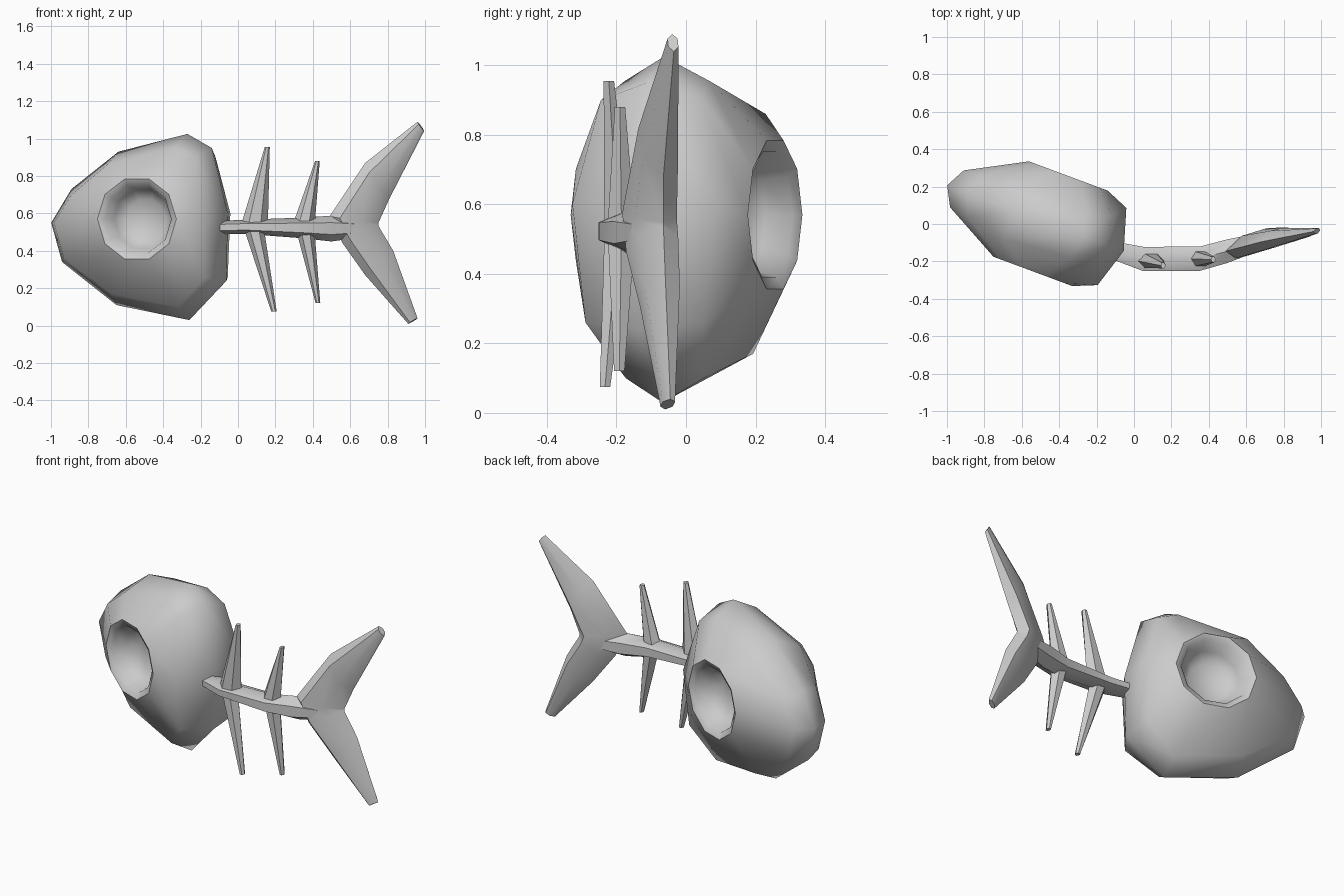
import bpy, bmesh, math
from mathutils import Vector

if "Cube" in bpy.data.objects:
    bpy.data.objects.remove(bpy.data.objects["Cube"])


def loft(name, rings, angle=45):
    """Skin a list of equal-length vertex rings and cap both ends."""
    bm = bmesh.new()
    rows = [[bm.verts.new(p) for p in r] for r in rings]
    n = len(rows[0])
    for r, s in zip(rows, rows[1:]):
        for i in range(n):
            j = (i + 1) % n
            bm.faces.new((r[i], r[j], s[j], s[i]))
    bm.faces.new(rows[0])
    bm.faces.new(rows[-1][::-1])
    bmesh.ops.recalc_face_normals(bm, faces=bm.faces)
    mesh = bpy.data.meshes.new(name)
    bm.to_mesh(mesh)
    bm.free()
    ob = bpy.data.objects.new(name, mesh)
    bpy.context.collection.objects.link(ob)
    bpy.ops.object.select_all(action='DESELECT')
    ob.select_set(True)
    bpy.context.view_layer.objects.active = ob
    bpy.ops.object.shade_smooth_by_angle(angle=math.radians(angle))
    return ob


def hexagon(a, b, half, normal=(0, 1, 0)):
    """Six-sided section between two edge points with a half thickness."""
    a, b, n = Vector(a), Vector(b), Vector(normal).normalized() * half
    p, q = a.lerp(b, 0.27), a.lerp(b, 0.73)
    return [a, p - n, q - n, b, q + n, p + n]


# Head: ten-sided rings across its width, mirrored, with a socket each side
middle = [(-.58, 0, .55), (-.465, 0, .73), (-.197, 0, .93), (.197, 0, 1.025),
          (.336, 0, .95), (.427, 0, .6), (.42, 0, .24), (.208, 0, .03),
          (-.208, 0, .11), (-.518, 0, .34)]
shoulder = [(-.525, .105, .55), (-.42, .12, .70), (-.2, .165, .86),
            (.17, .13, .955), (.30, .155, .90), (.36, .22, .6),
            (.36, .18, .26), (.19, .12, .10), (-.19, .13, .17),
            (-.47, .10, .36)]


def circle(v, r):
    return [(.01 + r * math.cos(math.pi - i * math.tau / 10), v,
             .57 + r * math.sin(math.pi - i * math.tau / 10)) for i in range(10)]


half = [shoulder, circle(.272, .225), circle(.255, .19),
        circle(.18, .165), circle(.13, .11)]
mirrored = [[(u, -v, z) for u, v, z in r] for r in reversed(half)]
head = loft("head", mirrored + [middle] + half, 50)
head.location = (-.455, .005, 0)
head.rotation_euler.z = math.radians(-20.4)

# Spine: bent rod (x, y, bottom, top, half width)
spine = [(-.1, -.145, .49, .56, .05), (.05, -.187, .49, .567, .065),
         (.35, -.186, .467, .578, .065), (.5, -.145, .45, .588, .063),
         (.64, -.105, .47, .57, .05)]
loft("spine", [hexagon((x, y, lo), (x, y, hi), w) for x, y, lo, hi, w in spine])

# Tail: one skin from the upper tip to the lower tip
tail = [((.96, -.04, 1.09), (.995, -.035, 1.04), .015),
        ((.68, -.095, .87), (.81, -.065, .68), .052),
        ((.49, -.145, .585), (.75, -.065, .548), .062),
        ((.56, -.13, .44), (.75, -.065, .535), .062),
        ((.68, -.09, .27), (.83, -.06, .40), .052),
        ((.91, -.06, .01), (.96, -.045, .04), .018)]
loft("tail_fin", [hexagon(a, b, t, (.25, .97, 0)) for a, b, t in tail])

# Ribs: tapered spikes (base left, base right, base z, tip left, tip right,
# tip z, base y, tip y)
ribs = {"rib_front_upper": (.02, .16, .55, .143, .17, .955, -.197, -.222),
        "rib_front_lower": (.035, .14, .51, .178, .207, .075, -.197, -.233),
        "rib_rear_upper": (.3, .412, .56, .412, .437, .88, -.186, -.19),
        "rib_rear_lower": (.315, .41, .495, .415, .44, .12, -.186, -.192)}
for name, (l, r, z, tl, tr, tz, y, ty) in ribs.items():
    loft(name, [hexagon((l, y, z), (r, y, z), .038),
                hexagon((tl, ty, tz), (tr, ty, tz), .015)])
